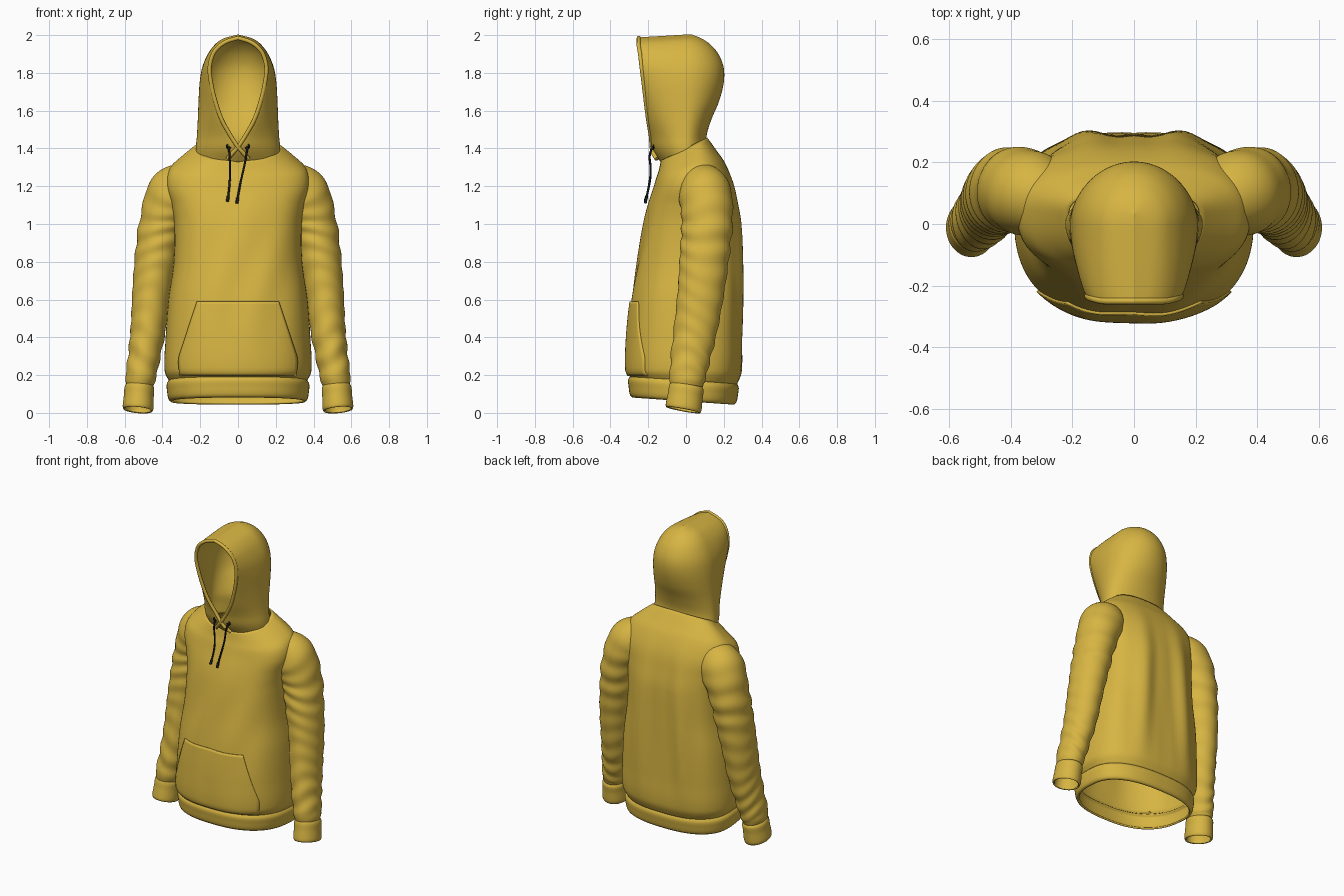
import bpy, bmesh, math
from mathutils import Vector

if "Cube" in bpy.data.objects:
    bpy.data.objects.remove(bpy.data.objects["Cube"])

PI = math.pi


def material(name, rgb):
    m = bpy.data.materials.new(name)
    m.diffuse_color = (*rgb, 1)
    m.use_nodes = True
    m.node_tree.nodes["Principled BSDF"].inputs["Base Color"].default_value = m.diffuse_color
    return m


YELLOW = material("mustard_yellow", (0.68, 0.46, 0.055))
BLACK = material("cord_black", (0.012, 0.012, 0.014))


def interp(table, z):
    """Smooth (Hermite) lookup; the first column is the key."""
    z = min(max(z, table[0][0]), table[-1][0])
    i = 0
    while i < len(table) - 2 and z > table[i + 1][0]:
        i += 1
    a, b = table[i], table[i + 1]
    p, q = table[max(i - 1, 0)], table[min(i + 2, len(table) - 1)]
    h = b[0] - a[0]
    t = (z - a[0]) / h
    out = []
    for c in range(1, len(a)):
        ma = (b[c] - p[c]) / (b[0] - p[0]) * h
        mb = (q[c] - a[c]) / (q[0] - a[0]) * h
        out.append((2*t**3 - 3*t*t + 1)*a[c] + (t**3 - 2*t*t + t)*ma
                   + (3*t*t - 2*t**3)*b[c] + (t**3 - t*t)*mb)
    return out


def sheet(name, rows, closed, thick=0.006, mirror=False):
    """Cloth surface lofted through rows of points."""
    bm = bmesh.new()
    grid = [[bm.verts.new(p) for p in r] for r in rows]
    n = len(rows[0])
    for r0, r1 in zip(grid, grid[1:]):
        for j in range(n if closed else n - 1):
            k = (j + 1) % n
            bm.faces.new((r0[j], r0[k], r1[k], r1[j]))
    bmesh.ops.remove_doubles(bm, verts=bm.verts, dist=1e-5)
    for f in bm.faces:
        f.smooth = True
    me = bpy.data.meshes.new(name)
    bm.to_mesh(me)
    bm.free()
    me.materials.append(YELLOW)
    ob = bpy.data.objects.new(name, me)
    bpy.context.collection.objects.link(ob)
    if mirror:
        ob.modifiers.new("mirror", 'MIRROR').use_mirror_merge = False
    s = ob.modifiers.new("cloth", 'SOLIDIFY')
    s.thickness, s.offset = thick, 0
    return ob


def cord(name, pts, radius, mat, kind='NURBS'):
    cu = bpy.data.curves.new(name, 'CURVE')
    cu.dimensions = '3D'
    cu.bevel_depth, cu.bevel_resolution, cu.use_fill_caps = radius, 3, True
    sp = cu.splines.new(kind)
    sp.points.add(len(pts) - 1)
    for p, co in zip(sp.points, pts):
        p.co = (*co, 1)
    if kind == 'NURBS':
        sp.order_u, sp.use_endpoint_u = 3, True
    cu.materials.append(mat)
    ob = bpy.data.objects.new(name, cu)
    bpy.context.collection.objects.link(ob)
    return ob


# Torso: height, half width, front y, back y, tilt
TORSO = [(0.165, .358, -.290, .265, -.07), (0.22, .385, -.310, .295, -.02),
         (0.40, .380, -.305, .305, 0), (0.60, .365, -.285, .31, 0),
         (0.80, .337, -.255, .31, 0), (1.00, .335, -.222, .30, 0),
         (1.10, .350, -.200, .28, .03), (1.20, .375, -.172, .25, .1),
         (1.28, .360, -.155, .20, .25), (1.33, .305, -.142, .16, .35),
         (1.40, .212, -.130, .11, .5)]
YC, POWER = 0.03, 2.5


def torso_y(x, z, row, back, folds=1):
    hw, yf, yb, _ = row
    s = math.sqrt(max(0, 1 - abs(x / hw) ** POWER))
    y = YC + ((yb if back else yf) - YC) * s ** (2 / POWER)
    w = folds * s * math.sin(PI * min(max((z - .16) / 1.12, 0), 1))
    if back:
        return y + w * (.007*math.sin(abs(x)*40 + z*2) - .03*math.exp(-(x/.09)**2))
    return y + w * .004 * math.sin(x*26 + 3*math.sin(z*4))


def ring(z, row, folds=1, n=112):
    pts = []
    for j in range(n):
        a = 2 * PI * j / n
        c = math.cos(a)
        x = row[0] * math.copysign(abs(c) ** (2 / POWER), c)
        y = torso_y(x, z, row, math.sin(a) > 0, folds)
        pts.append((x, y, z + row[3] * y))
    return pts


zs = [.165 + 1.235 * i / 90 for i in range(91)]
sheet("torso", [ring(z, interp(TORSO, z)) for z in zs], True)

# Ribbed hem band
HEM = [(.066, .350, -.280, .250, -.07), (.076, .362, -.291, .261, -.07),
       (.12, .370, -.298, .270, -.07), (.155, .371, -.300, .273, -.07),
       (.172, .358, -.288, .264, -.07)]
zs = [.066 + .106 * i / 14 for i in range(15)]
sheet("hem_band", [ring(z, interp(HEM, z), 0) for z in zs], True, 0.012)

# Front pocket laid over the torso
POCKET = [(.185, .305), (.28, .312), (.36, .29), (.59, .215)]
rows = []
for i in range(25):
    z = .185 + .405 * i / 24
    half, row = interp(POCKET, z)[0], interp(TORSO, z)
    xs = [half * (j / 20 - 1) for j in range(41)]
    rows.append([(x, torso_y(x, z, row, False) - .006, z + row[3] * -.3) for x in xs])
sheet("front_pocket", rows, False, 0.012)

# Sleeves: station, centre x y z, width radius, depth radius
SLEEVE = [(0, .24, .07, 1.23, .10, .10), (.12, .335, .10, 1.165, .138, .135),
          (.26, .398, .112, 1.02, .118, .132), (.40, .430, .10, .85, .110, .128),
          (.56, .457, .08, .65, .099, .12), (.72, .475, .052, .45, .09, .112),
          (.86, .500, .022, .28, .081, .10), (.95, .517, .006, .18, .077, .092),
          (1, .522, .003, .14, .066, .082)]
CUFF = [(0, .521, .006, .150, .062, .078), (.15, .522, .003, .135, .073, .087),
        (.5, .525, -.004, .09, .074, .088), (.9, .529, -.013, .028, .077, .091),
        (1, .530, -.015, .017, .072, .087)]


def tube(table, count, ripple=0, n=56):
    rows = []
    for i in range(count + 1):
        t = i / count
        v = interp(table, t)
        d = Vector(interp(table, min(t + .01, 1))[:3]) - Vector(interp(table, max(t - .01, 0))[:3])
        d.normalize()
        side = Vector((0, 1, 0))
        side = (side - d * side.dot(d)).normalized()
        across = side.cross(d)
        env = ripple * (.35 + .65 * math.exp(-((t - .86) / .12) ** 2)
                        + .5 * math.exp(-((t - .33) / .1) ** 2)) * min(1, (1 - t) * 12, t * 6)
        row = []
        for j in range(n):
            a = 2 * PI * j / n
            k = 1 + env * math.sin(2*PI*t*11 + 2.2*math.sin(a + 5*t) + math.sin(2*a + 9*t))
            row.append(Vector(v[:3]) + across * (v[3]*k*math.cos(a)) + side * (v[4]*k*math.sin(a)))
        rows.append(row)
    return rows


sheet("sleeves", tube(SLEEVE, 110, .045), True, mirror=True)
sheet("cuffs", tube(CUFF, 16), True, 0.01, mirror=True)

# Hood: height, front y, opening half width, half width, back y
HOOD = [(1.32, -.125, 0, .212, .13), (1.40, -.178, 0, .22, .112),
        (1.46, -.185, .035, .215, .105), (1.55, -.20, .085, .21, .13),
        (1.65, -.213, .12, .206, .172), (1.75, -.225, .143, .2, .197),
        (1.83, -.235, .15, .186, .196), (1.90, -.243, .132, .156, .168),
        (1.95, -.25, .098, .118, .125), (1.98, -.25, .056, .074, .08),
        (2.0, -.25, 0, 0, .03)]


def hood_row(z):
    f, o, w, b = interp(HOOD, z)
    o, w = max(o, 0), max(w, 0)
    half = []
    for i in range(17):                      # front edge to the side
        s = i / 16
        half.append((o + (w - o) * math.sin(s * PI / 2), f * (1 - s ** 1.4)))
    for i in range(1, 21):                   # side to the back
        a = i / 20 * PI / 2
        half.append((w * math.cos(a), b * math.sin(a)))
    half[-1] = (0, b)
    dip = max(0, z - 1.9) * .6
    half = [(x, y, z - dip * max(0, -y)) for x, y in half]
    return half + [(-x, y, zz) for x, y, zz in half[-2::-1]]


rows = [hood_row(1.32 + .68 * math.sin(i / 56 * PI / 2)) for i in range(57)]
sheet("hood", rows, False)

# Rolled edge of the hood opening, crossing over at the throat
edge = [r[0] for r in rows if r[0][2] > 1.41]
cross = [(-.055, -.150, 1.345), (-.02, -.174, 1.385)]
path = cross + edge + [(-x, y, z) for x, y, z in edge[-2::-1]]
path += [(-x, y - .006, z) for x, y, z in cross[::-1]]
cord("hood_rim", path, .011, YELLOW, 'POLY')

# Drawstrings with tips and eyelets
STRINGS = {"left": [(-.05, -.172, 1.41), (-.045, -.198, 1.38), (-.042, -.184, 1.28),
                    (-.045, -.196, 1.19), (-.056, -.216, 1.12)],
           "right": [(.05, -.172, 1.41), (.048, -.198, 1.38), (.03, -.184, 1.29),
                     (.008, -.196, 1.20), (-.006, -.216, 1.11)]}
for side, pts in STRINGS.items():
    cord("drawstring_" + side, pts, .0055, BLACK)
    end = Vector(pts[-1])
    up = (Vector(pts[-2]) - end).normalized()
    cord("string_tip_" + side, [end, end + up * .03], .008, BLACK, 'POLY')
    bpy.ops.mesh.primitive_torus_add(major_radius=.011, minor_radius=.004, major_segments=20,
                                     minor_segments=8, location=pts[0], rotation=(PI / 2, 0, 0))
    ob = bpy.context.object
    ob.name = "eyelet_" + side
    ob.data.materials.append(BLACK)
    bpy.ops.object.shade_smooth()
